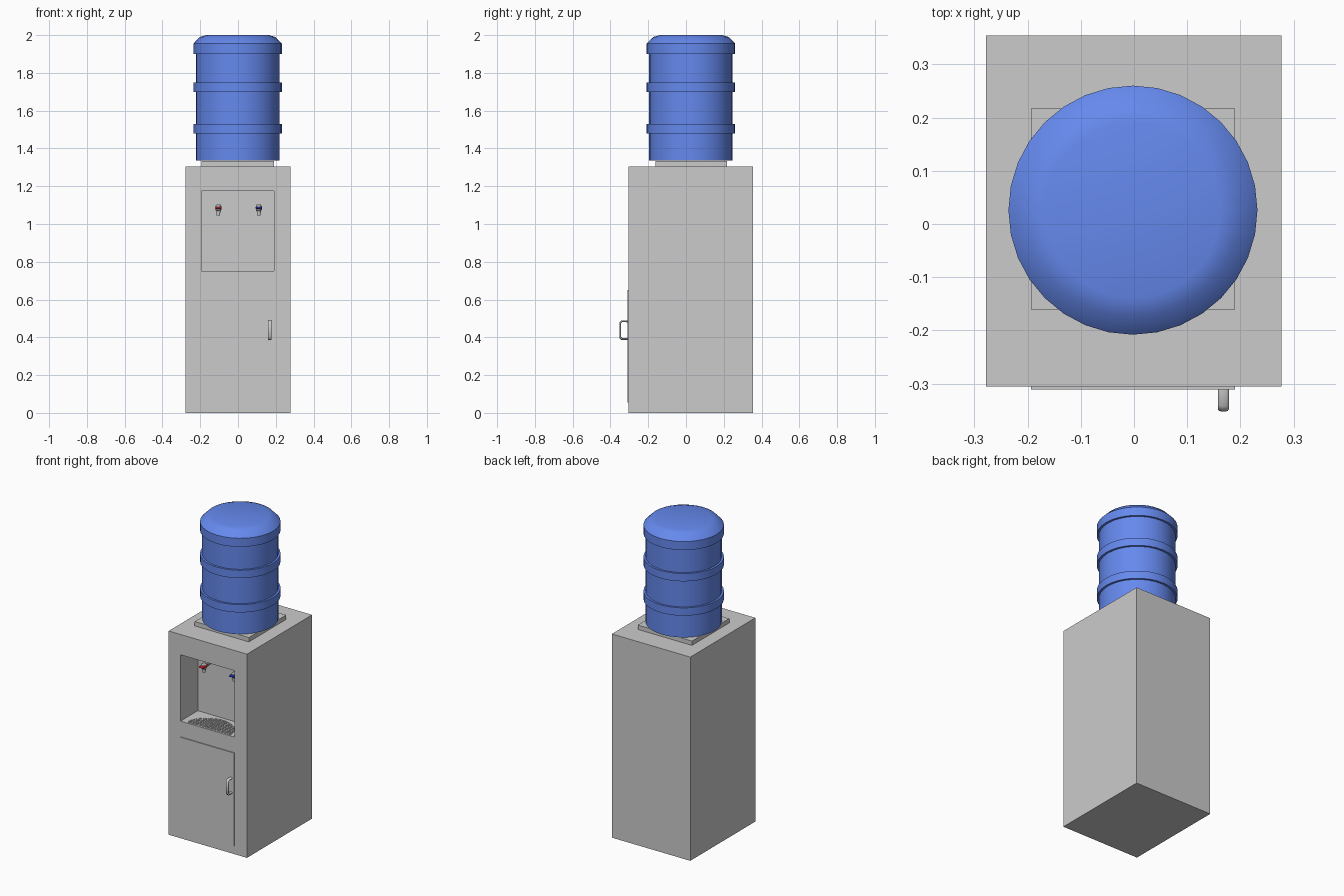
import bpy, bmesh, math

if "Cube" in bpy.data.objects:
    bpy.data.objects.remove(bpy.data.objects["Cube"])

CX = -0.002           # centre of niche, door, plate and bottle


def material(name, rgb):
    m = bpy.data.materials.new(name)
    m.diffuse_color = (*rgb, 1)
    m.use_nodes = True
    m.node_tree.nodes["Principled BSDF"].inputs["Base Color"].default_value = m.diffuse_color
    return m


def finish(name, bm, mat=None, smooth=False):
    bmesh.ops.recalc_face_normals(bm, faces=bm.faces)
    me = bpy.data.meshes.new(name)
    bm.to_mesh(me)
    bm.free()
    ob = bpy.data.objects.new(name, me)
    bpy.context.collection.objects.link(ob)
    if mat:
        me.materials.append(mat)
    if smooth:
        bpy.ops.object.select_all(action='DESELECT')
        ob.select_set(True)
        bpy.context.view_layer.objects.active = ob
        bpy.ops.object.shade_smooth_by_angle(angle=math.radians(30))
    return ob


def add_box(bm, lo, hi):
    vs = bmesh.ops.create_cube(bm, size=1)['verts']
    for v in vs:
        v.co = [(a + b) / 2 + c * (b - a) for a, b, c in zip(lo, hi, v.co)]


def box(name, lo, hi, mat=None):
    bm = bmesh.new()
    add_box(bm, lo, hi)
    return finish(name, bm, mat)


def lathe(name, profile, x, y, mat=None, sides=32):
    bm = bmesh.new()
    vs = [bm.verts.new((x + r, y, z)) for r, z in profile]
    es = [bm.edges.new(p) for p in zip(vs, vs[1:])]
    bmesh.ops.spin(bm, geom=vs + es, cent=(x, y, 0), axis=(0, 0, 1),
                   angle=math.tau, steps=sides)
    bmesh.ops.remove_doubles(bm, verts=bm.verts, dist=1e-5)
    return finish(name, bm, mat, True)


def cut(target, cutter):
    mod = target.modifiers.new(cutter.name, 'BOOLEAN')
    mod.operation = 'DIFFERENCE'
    mod.solver = 'EXACT'
    mod.object = cutter
    cutter.hide_render = True
    cutter.hide_set(True)


bottle_blue = material("bottle_blue", (0.13, 0.25, 0.85))
hot_red = material("hot_red", (0.8, 0.02, 0.03))
cold_blue = material("cold_blue", (0.03, 0.04, 0.7))

# Cabinet with the dispensing niche cut into the front
cabinet = box("cabinet", (-0.278, -0.305, 0), (0.277, 0.354, 1.305))
cut(cabinet, box("niche_cutter", (-0.194, -0.4, 0.75), (0.19, -0.13, 1.175)))

# Half-round drip recess in the niche floor
A, B, Y0 = 0.155, 0.14, -0.293
bm = bmesh.new()
rim = [bm.verts.new((CX + A * math.cos(i * math.pi / 20),
                     Y0 + B * math.sin(i * math.pi / 20), 0.73)) for i in range(21)]
face = bm.faces.new(rim)
top = bmesh.ops.extrude_face_region(bm, geom=[face])['geom']
bmesh.ops.translate(bm, vec=(0, 0, 0.04),
                    verts=[g for g in top if isinstance(g, bmesh.types.BMVert)])
cut(cabinet, finish("drip_cutter", bm))

# Grille bars spanning the recess
bm = bmesh.new()
for i in range(8):
    t = (i + 0.5) / 8.5
    w, y = A * math.sqrt(1 - t * t), Y0 + B * t
    add_box(bm, (CX - w, y - 0.004, 0.74), (CX + w, y + 0.004, 0.75))
for i in range(-5, 6):
    t = i / 6
    x, d = CX + A * t, B * math.sqrt(1 - t * t)
    add_box(bm, (x - 0.004, Y0, 0.739), (x + 0.004, Y0 + d, 0.749))
finish("drip_grille", bm)

# Taps with coloured levers
for name, x, mat in (("hot", -0.104, hot_red), ("cold", 0.11, cold_blue)):
    lathe(name + "_tap", [(0, 1.046), (0.009, 1.046), (0.011, 1.068), (0.016, 1.074),
                          (0.016, 1.095), (0.011, 1.102), (0, 1.102)], x, -0.195, sides=16)
    box(name + "_tap_pipe", (x - 0.008, -0.195, 1.078), (x + 0.008, -0.128, 1.094))
    lever = box(name + "_lever", (x - 0.017, -0.225, 1.08), (x + 0.017, -0.17, 1.091), mat)
    bev = lever.modifiers.new("rounding", 'BEVEL')
    bev.width, bev.segments = 0.004, 2

# Door and its handle
box("door", (-0.194, -0.311, 0.055), (0.19, -0.304, 0.65))
cu = bpy.data.curves.new("door_handle", 'CURVE')
cu.dimensions = '3D'
cu.bevel_depth, cu.bevel_resolution, cu.use_fill_caps = 0.0055, 3, True
path = [(-0.308, 0.391), (-0.34, 0.391), (-0.348, 0.399),
        (-0.348, 0.477), (-0.34, 0.485), (-0.308, 0.485)]
sp = cu.splines.new('POLY')
sp.points.add(len(path) - 1)
for p, (y, z) in zip(sp.points, path):
    p.co = (0, y, z, 1)
handle = bpy.data.objects.new("door_handle", cu)
handle.location.x = 0.168
handle.scale.x = 1.9
bpy.context.collection.objects.link(handle)

# Bottle seat plate and the ribbed bottle
box("bottle_seat", (-0.194, -0.161, 1.30), (0.19, 0.217, 1.333))
R, RR = 0.221, 0.234
profile = [(0, 1.335), (R, 1.335)]
for lo, hi in ((1.48, 1.53), (1.70, 1.75)):
    profile += [(R, lo), (RR, lo), (RR, hi), (R, hi)]
profile += [(R, 1.90), (RR, 1.90), (RR, 1.955), (0.2, 1.99), (0.165, 2.0), (0, 2.0)]
lathe("water_bottle", profile, CX, 0.026, bottle_blue)
